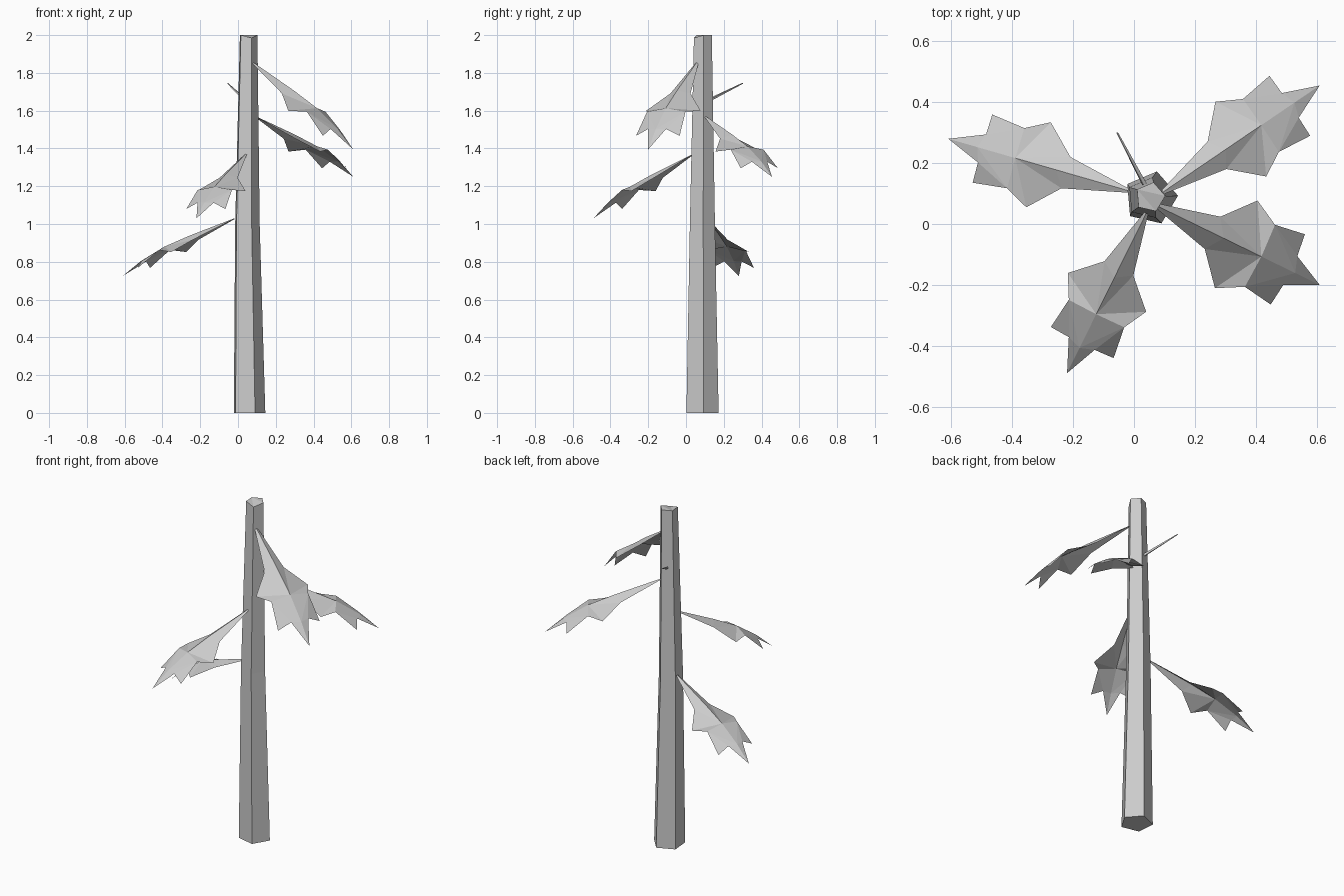
import bpy, bmesh, math
from mathutils import Vector, Matrix

cube = bpy.data.objects.get("Cube")
if cube:
    bpy.data.objects.remove(cube, do_unlink=True)

grey = bpy.data.materials.new("plain grey")
grey.use_nodes = True
grey.diffuse_color = (0.6, 0.6, 0.6, 1)
grey.node_tree.nodes["Principled BSDF"].inputs["Base Color"].default_value = (0.6, 0.6, 0.6, 1)


def finish(bm, name):
    mesh = bpy.data.meshes.new(name)
    bm.to_mesh(mesh)
    bm.free()
    mesh.materials.append(grey)
    obj = bpy.data.objects.new(name, mesh)
    bpy.context.collection.objects.link(obj)
    return obj


def tube(name, rings, sides, turn, axis=Vector((0, 0, 1)), top_dip=0.0):
    """Faceted tube through (centre, radius) rings, closed at both ends."""
    bm = bmesh.new()
    spin = Vector((0, 0, 1)).rotation_difference(axis).to_matrix()
    loops = []
    for centre, radius in rings:
        angles = [turn + math.tau * i / sides for i in range(sides)]
        loops.append([bm.verts.new(Vector(centre) + spin @ Vector(
            (radius * math.cos(a), radius * math.sin(a), 0))) for a in angles])
    for low, high in zip(loops, loops[1:]):
        for i in range(sides):
            j = (i + 1) % sides
            bm.faces.new((low[i], low[j], high[j], high[i]))
    bm.faces.new(loops[0][::-1])
    # Uneven sawn top: the front corner sits a little lower
    min(loops[-1], key=lambda v: v.co.y).co.z -= top_dip
    bmesh.ops.triangulate(bm, faces=[bm.faces.new(loops[-1])])
    return finish(bm, name)


# Trunk: tapering five-sided post with a slight bend
tube("trunk", [((0.055, 0.085, 0), 0.09), ((0.045, 0.085, 1), 0.07),
               ((0.053, 0.088, 2), 0.05)], 5, math.radians(5), top_dip=0.015)

# Twig: thin spike on the back
twig_start, twig_end = Vector((0.04, 0.12, 1.655)), Vector((-0.055, 0.3, 1.745))
tube("twig", [(twig_start, 0.009), (twig_end, 0.003)], 4, 0,
     (twig_end - twig_start).normalized())

# Leaf shape for unit length: (along, across, lift)
RIB = [(0, 0, 0), (0.38, 0, 0.04), (0.6, 0, 0.054), (0.82, 0, 0.038), (1, 0, 0)]
EDGE = [(0, 0.01, -0.005), (0.35, 0.078, -0.01), (0.515, 0.212, -0.035),
        (0.61, 0.15, 0.03), (0.82, 0.17, -0.02), (0.8, 0.07, 0.025)]


def leaf(name, base, tip):
    base, tip = Vector(base), Vector(tip)
    along = tip - base
    length = along.length
    along.normalize()
    across = Vector((0, 0, 1)).cross(along).normalized()
    frame = Matrix((along, across, along.cross(across))).transposed()
    bm = bmesh.new()

    def add(x, y, z):
        return bm.verts.new(base + frame @ Vector((x, y, z)) * length)

    rib = [add(*p) for p in RIB]
    for side in (1, -1):
        root, flank, tooth, notch, barb, nick = [add(x, side * y, z) for x, y, z in EDGE]
        for face in ((rib[0], rib[1], flank), (rib[0], flank, root),
                     (rib[1], rib[2], flank), (flank, rib[2], tooth),
                     (rib[2], notch, tooth), (rib[2], rib[3], notch),
                     (notch, rib[3], nick), (notch, nick, barb),
                     (rib[3], rib[4], nick)):
            bm.faces.new(face[::side])
    return finish(bm, name)


leaf("top_leaf", (0.075, 0.06, 1.86), (0.61, -0.2, 1.395))
leaf("upper_back_leaf", (0.095, 0.105, 1.57), (0.61, 0.455, 1.25))
leaf("front_leaf", (0.04, 0.035, 1.37), (-0.22, -0.49, 1.03))
leaf("low_leaf", (-0.02, 0.11, 1.03), (-0.61, 0.28, 0.725))
